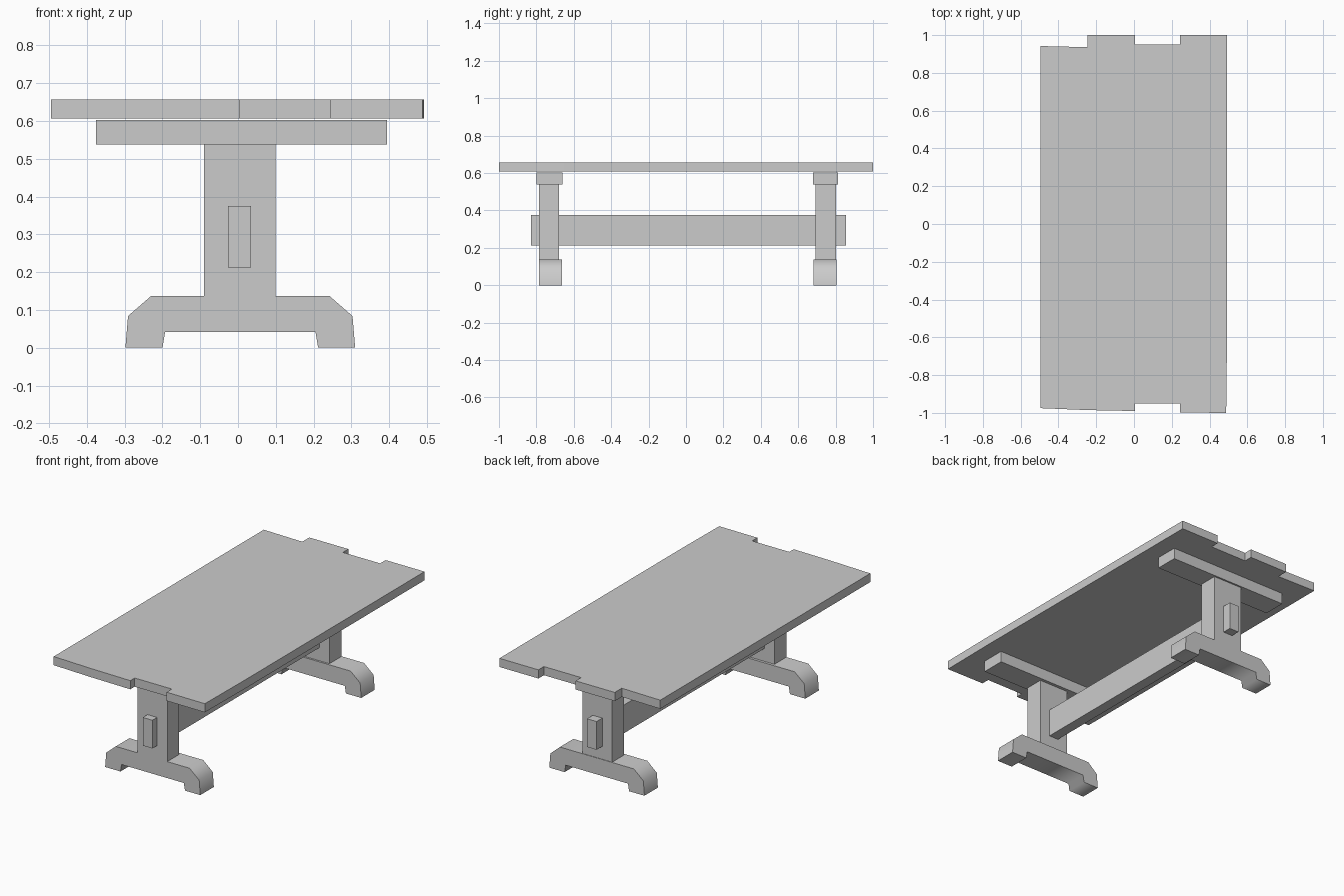
import bpy
import bmesh
import math

old = bpy.data.objects.get("Cube")
if old:
    bpy.data.objects.remove(old, do_unlink=True)

grey = bpy.data.materials.new("plain grey")
grey.use_nodes = True
colour = (0.6, 0.6, 0.6, 1)
grey.diffuse_color = colour
grey.node_tree.nodes["Principled BSDF"].inputs["Base Color"].default_value = colour


def extrude_outline(name, points, offset, smooth=False):
    """Extrude a closed outline by the offset vector into a solid part."""
    bm = bmesh.new()
    face = bm.faces.new([bm.verts.new(p) for p in points])
    moved = bmesh.ops.extrude_face_region(bm, geom=[face], use_keep_orig=True)["geom"]
    bmesh.ops.translate(bm, vec=offset,
                        verts=[v for v in moved if isinstance(v, bmesh.types.BMVert)])
    bmesh.ops.recalc_face_normals(bm, faces=bm.faces)
    mesh = bpy.data.meshes.new(name)
    bm.to_mesh(mesh)
    bm.free()
    mesh.materials.append(grey)
    part = bpy.data.objects.new(name, mesh)
    bpy.context.collection.objects.link(part)
    if smooth:
        bpy.ops.object.select_all(action="DESELECT")
        part.select_set(True)
        bpy.context.view_layer.objects.active = part
        bpy.ops.object.shade_smooth_by_angle(angle=math.radians(82))
    return part


def box(name, x, y, z):
    base = [(x[0], y[0], z[0]), (x[1], y[0], z[0]),
            (x[1], y[1], z[0]), (x[0], y[1], z[0])]
    return extrude_outline(name, base, (0, 0, z[1] - z[0]))


# Table top with uneven plank ends
top = [(-0.495, -0.975), (-0.25, -0.985), (0.005, -0.99), (0.005, -0.95),
       (0.243, -0.95), (0.243, -0.998), (0.488, -1), (0.492, -0.65),
       (0.492, 1), (0.243, 1), (0.243, 0.95), (0.005, 0.95),
       (0.005, 1), (-0.245, 1), (-0.245, 0.936), (-0.495, 0.942)]
extrude_outline("table_top", [(x, y, 0.607) for x, y in top], (0, 0, 0.05))

# Half of the foot profile, mirrored about the trestle centre line
CENTRE = 0.006
half = [(0.199, 0.042), (0.206, 0), (0.304, 0), (0.297, 0.084), (0.236, 0.137)]
foot = half + [(-x, z) for x, z in reversed(half)]

# Trestles: foot, post and bearer at each end
for end, foot_y, post_y, bearer_y in (
        ("front", (-0.787, -0.663), (-0.787, -0.678), (-0.8, -0.66)),
        ("back", (0.682, 0.805), (0.693, 0.802), (0.678, 0.812))):
    extrude_outline(end + "_foot", [(CENTRE + x, foot_y[0], z) for x, z in foot],
                    (0, foot_y[1] - foot_y[0], 0), smooth=True)
    box(end + "_post", (-0.09, 0.099), post_y, (0.137, 0.538))
    box(end + "_bearer", (-0.376, 0.394), bearer_y, (0.538, 0.603))

# Long stretcher passing through both posts
box("stretcher", (-0.027, 0.034), (-0.83, 0.855), (0.212, 0.375))
